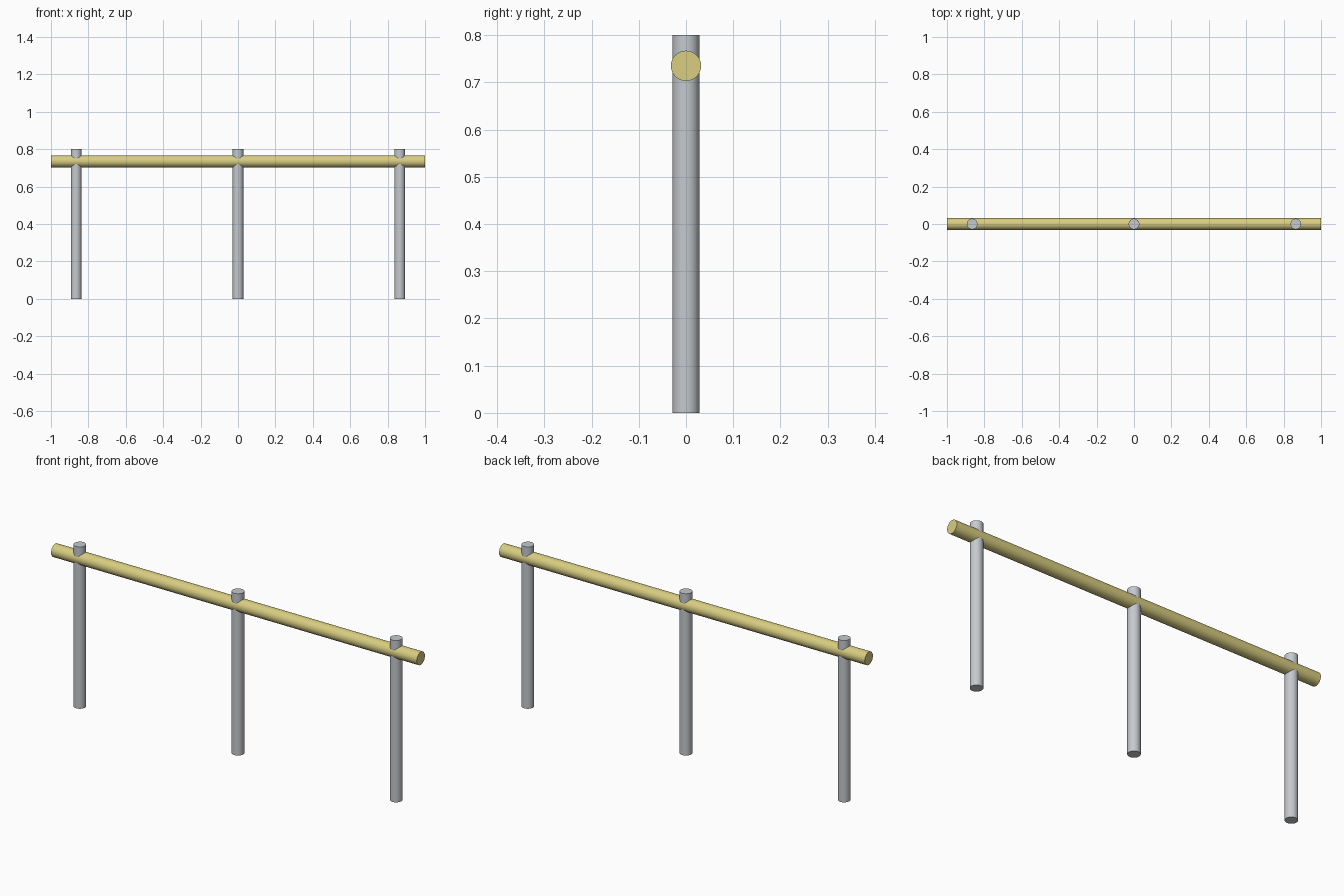
import bpy
import math

cube = bpy.data.objects.get("Cube")
if cube:
    bpy.data.objects.remove(cube, do_unlink=True)


def make_material(name, color):
    mat = bpy.data.materials.new(name)
    mat.use_nodes = True
    mat.diffuse_color = color
    mat.node_tree.nodes["Principled BSDF"].inputs["Base Color"].default_value = color
    return mat


def rod(name, radius, length, location, mat, rotation=(0, 0, 0)):
    bpy.ops.mesh.primitive_cylinder_add(vertices=48, radius=radius, depth=length,
                                        location=location, rotation=rotation)
    obj = bpy.context.object
    obj.name = name
    obj.data.materials.append(mat)
    bpy.ops.object.shade_smooth_by_angle(angle=math.radians(30))
    return obj


steel = make_material("light grey steel", (0.56, 0.59, 0.62, 1))
wood = make_material("pale yellow wood", (0.69, 0.61, 0.22, 1))

POST_HEIGHT = 0.8
POST_SPACING = 0.865

# Upright posts
for side, label in ((-1, "right_post"), (0, "middle_post"), (1, "left_post")):
    rod(label, 0.0285, POST_HEIGHT, (side * POST_SPACING, 0, POST_HEIGHT / 2), steel)

# Horizontal rail running through the posts
rod("rail", 0.032, 2.0, (0, 0, 0.735), wood, (0, math.pi / 2, 0))
